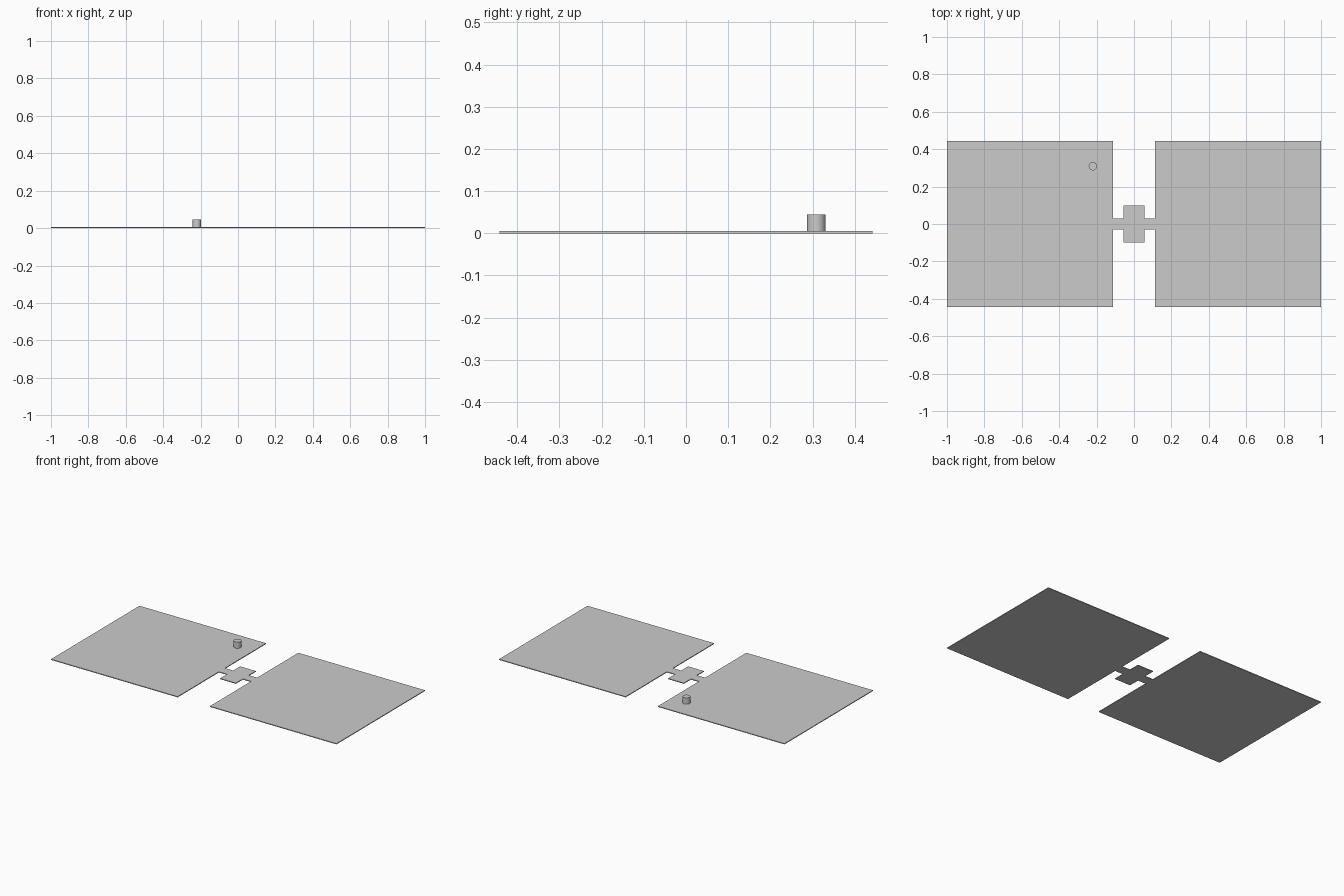
import bpy, bmesh

if "Cube" in bpy.data.objects:
    bpy.data.objects.remove(bpy.data.objects["Cube"])

T = 0.005  # sheet thickness

# Flat sheet: one quadrant of the outline, reflected into a closed loop
quadrant = [(1, 0.4425), (0.113, 0.4425), (0.113, 0.03),
            (0.055, 0.03), (0.055, 0.1)]
right = quadrant + [(-x, y) for x, y in reversed(quadrant)]
outline = right + [(-x, -y) for x, y in right]

bm = bmesh.new()
face = bm.faces.new([bm.verts.new((x, y, 0)) for x, y in outline])
ext = bmesh.ops.extrude_face_region(bm, geom=[face])
for v in ext["geom"]:
    if isinstance(v, bmesh.types.BMVert):
        v.co.z = T
bmesh.ops.recalc_face_normals(bm, faces=bm.faces)
mesh = bpy.data.meshes.new("flat_sheet")
bm.to_mesh(mesh)
bm.free()
bpy.context.collection.objects.link(bpy.data.objects.new("flat_sheet", mesh))

# Small round peg standing on the left panel
top = 0.045
bpy.ops.mesh.primitive_cylinder_add(vertices=32, radius=0.0222, depth=top - T,
                                    location=(-0.22, 0.309, (top + T) / 2))
peg = bpy.context.object
peg.name = "peg"
bpy.ops.object.shade_smooth_by_angle()
